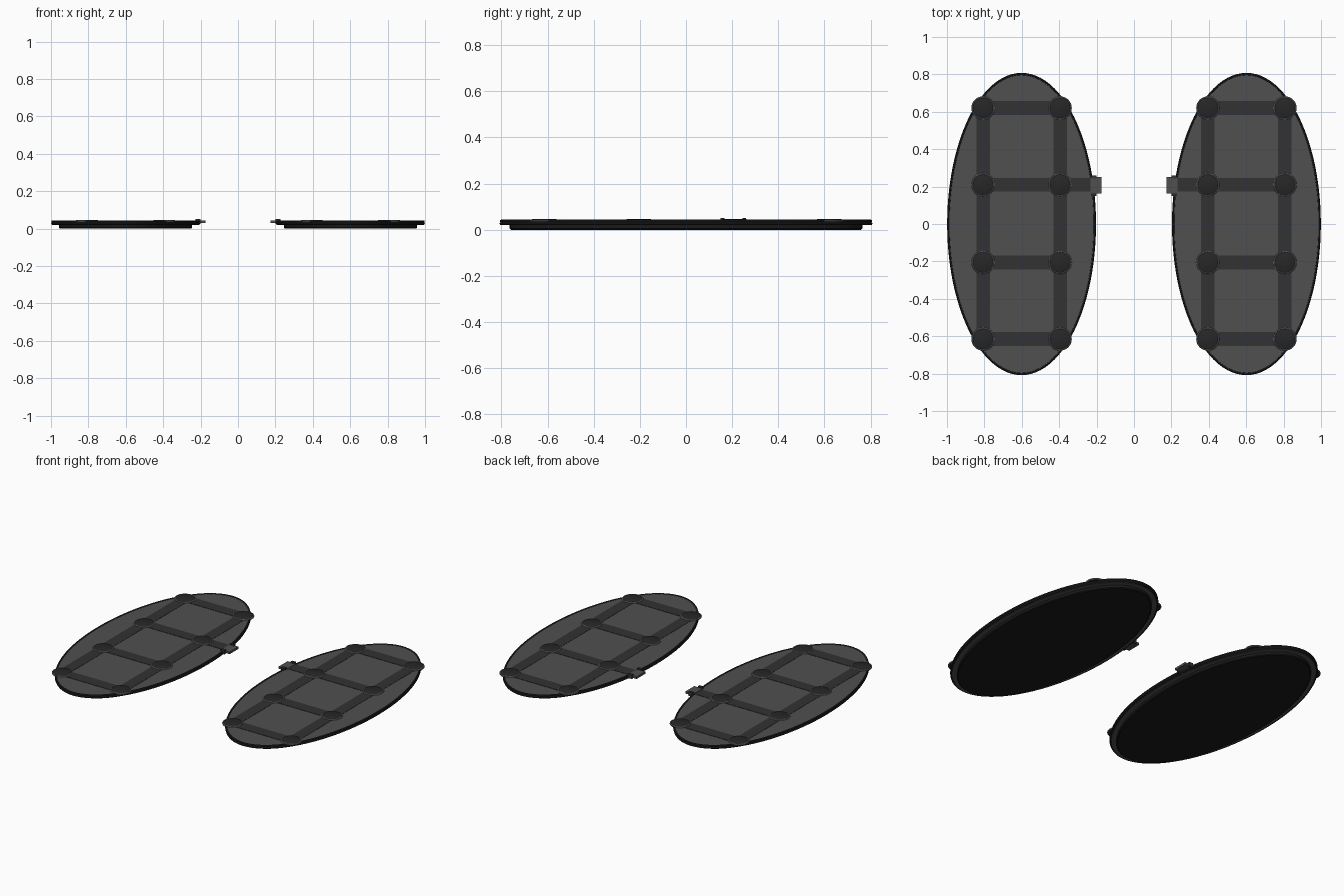
import bpy, bmesh, math

if "Cube" in bpy.data.objects:
    bpy.data.objects.remove(bpy.data.objects["Cube"])

def material(name, v):
    m = bpy.data.materials.new(name)
    m.diffuse_color = (v, v, v * 1.03, 1)
    m.use_nodes = True
    m.node_tree.nodes["Principled BSDF"].inputs["Base Color"].default_value = m.diffuse_color
    return m

BLACK = material("black_rubber", 0.010)
DARK = material("dark_trim", 0.020)
STRAP = material("strap_grey", 0.032)
GREY = material("deck_grey", 0.08)
RING = material("ring_grey", 0.15)

def finish(bm, name, mat):
    bmesh.ops.recalc_face_normals(bm, faces=bm.faces)
    me = bpy.data.meshes.new(name)
    bm.to_mesh(me)
    bm.free()
    ob = bpy.data.objects.new(name, me)
    bpy.context.collection.objects.link(ob)
    me.materials.append(mat)
    bpy.context.view_layer.objects.active = ob
    ob.select_set(True)
    bpy.ops.object.shade_smooth_by_angle(angle=math.radians(35))
    ob.select_set(False)
    return ob

def loft(name, cx, cy, rings, mat, n=96, closed=False):
    """Stack of elliptical rings (rx, ry, z): capped, or joined into a loop."""
    bm = bmesh.new()
    loops = [[bm.verts.new((cx + rx * math.cos(2 * math.pi * i / n),
                            cy + ry * math.sin(2 * math.pi * i / n), z))
              for i in range(n)] for rx, ry, z in rings]
    pairs = list(zip(loops, loops[1:]))
    if closed:
        pairs.append((loops[-1], loops[0]))
    else:
        bm.faces.new(loops[0])
        bm.faces.new(loops[-1])
    for a, b in pairs:
        for i in range(n):
            j = (i + 1) % n
            bm.faces.new((a[i], a[j], b[j], b[i]))
    return finish(bm, name, mat)

def tube(name, cx, cy, rx, ry, z, r, mat, n=96, m=8):
    rings = [(rx + r * math.cos(2 * math.pi * k / m), ry + r * math.cos(2 * math.pi * k / m),
              z + r * math.sin(2 * math.pi * k / m)) for k in range(m)]
    return loft(name, cx, cy, rings, mat, n, True)

def box(name, x0, x1, y0, y1, z0, z1, mat):
    bm = bmesh.new()
    bmesh.ops.create_cube(bm, size=1)
    for v in bm.verts:
        v.co = ((x0 + x1) / 2 + v.co.x * abs(x1 - x0),
                (y0 + y1) / 2 + v.co.y * (y1 - y0),
                (z0 + z1) / 2 + v.co.z * (z1 - z0))
    return finish(bm, name, mat)

A, B = 0.392, 0.802
YS = (-0.615, -0.205, 0.21, 0.62)
OFFS = (-0.206, 0.206)

for side, s in (("left", -1), ("right", 1)):
    cx = 0.601 * s
    # sole pad
    loft(side + "_sole_pad", cx, 0, [(0.350, 0.758, 0), (0.356, 0.764, 0.005),
                                     (0.356, 0.764, 0.026)], BLACK)
    # main plate and its edge beads
    loft(side + "_plate", cx, 0, [(A - 0.006, B - 0.006, 0.020), (A, B, 0.025),
                                  (A, B, 0.036), (A - 0.004, B - 0.004, 0.040)], GREY)
    tube(side + "_lower_rim", cx, 0, A - 0.001, B - 0.001, 0.027, 0.007, DARK)
    tube(side + "_upper_rim", cx, 0, A - 0.001, B - 0.001, 0.038, 0.006, DARK)
    # lengthwise and crosswise straps
    for i, o in enumerate(OFFS):
        box(f"{side}_long_strap_{i}", cx + o - 0.036, cx + o + 0.036,
            YS[0], YS[-1], 0.034, 0.0415, STRAP)
    for i, y in enumerate(YS):
        box(f"{side}_cross_strap_{i}", cx + OFFS[0], cx + OFFS[1],
            y - 0.037, y + 0.037, 0.034, 0.042, STRAP)
        # round pads with raised rings
        for j, o in enumerate(OFFS):
            loft(f"{side}_button_{i}_{j}", cx + o, y,
                 [(0.056, 0.056, 0.032), (0.056, 0.056, 0.044), (0.052, 0.052, 0.046)],
                 DARK, 32)
            tube(f"{side}_button_ring_{i}_{j}", cx + o, y, 0.057, 0.057, 0.040, 0.0055,
                 RING, 32)
    # inner tab and clip
    box(side + "_tab_strap", s * 0.215, s * 0.395, 0.173, 0.247, 0.034, 0.042, STRAP)
    box(side + "_clip_plate", s * 0.173, s * 0.232, 0.163, 0.252, 0.030, 0.044, GREY)
    for k, y in enumerate((0.158, 0.252)):
        box(f"{side}_clip_lug_{k}", s * 0.200, s * 0.228, y - 0.008, y + 0.008,
            0.026, 0.052, STRAP)
